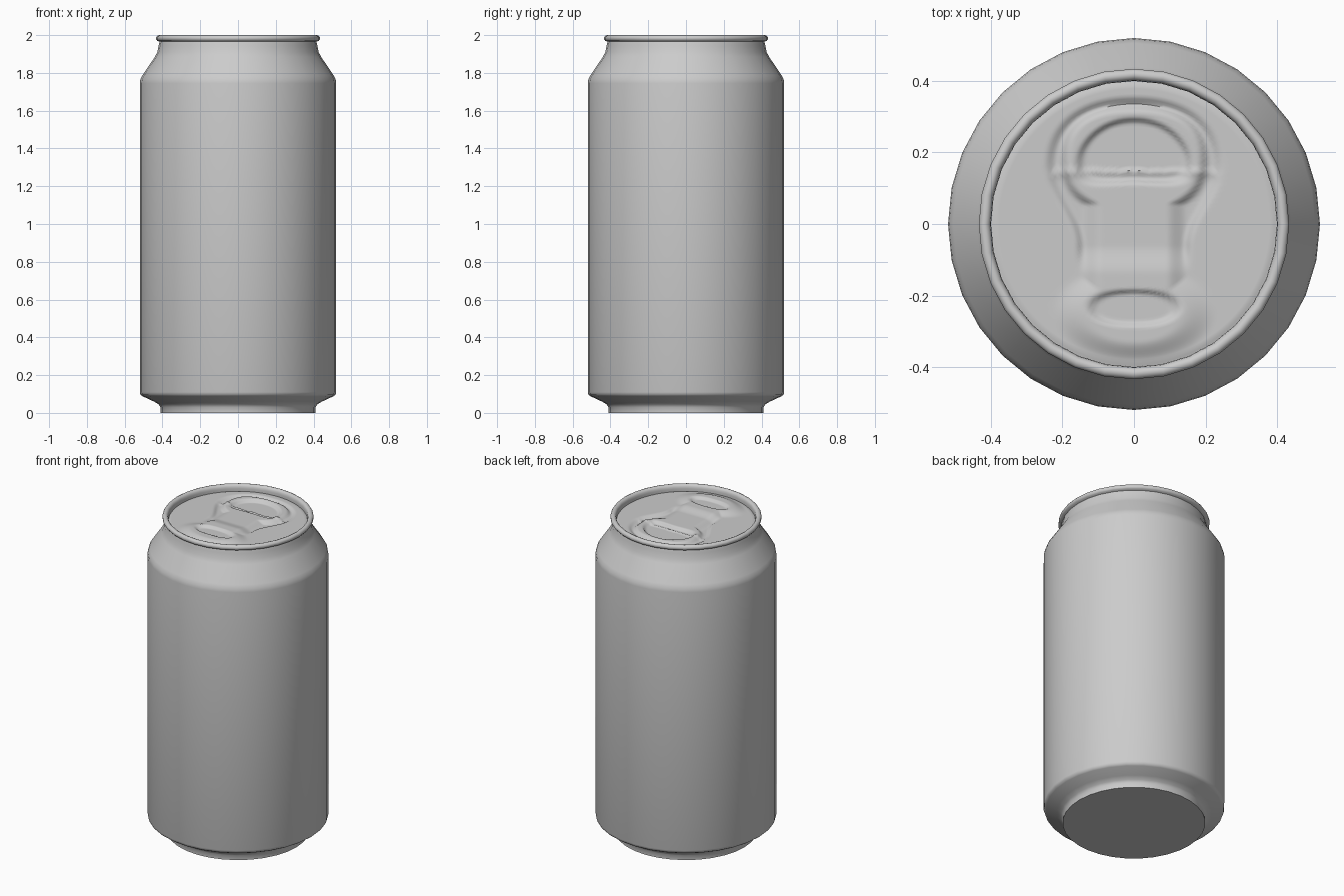
import bpy, bmesh
from math import sin, cos, pi, hypot

if "Cube" in bpy.data.objects:
    bpy.data.objects.remove(bpy.data.objects["Cube"])


def finish(name, bm, angle):
    mesh = bpy.data.meshes.new(name)
    bm.to_mesh(mesh)
    bm.free()
    obj = bpy.data.objects.new(name, mesh)
    bpy.context.collection.objects.link(obj)
    bpy.ops.object.select_all(action='DESELECT')
    obj.select_set(True)
    bpy.context.view_layer.objects.active = obj
    bpy.ops.object.shade_smooth_by_angle(angle=angle)
    return obj


def ring(bm, r, z, n):
    return [bm.verts.new((r * cos(2 * pi * i / n), r * sin(2 * pi * i / n), z)) for i in range(n)]


def bridge(bm, a, b):
    n = len(a)
    for i in range(n):
        j = (i + 1) % n
        bm.faces.new((a[i], a[j], b[j], b[i]))


# Can body: lathed wall, shoulder and rolled rim, closed by a flat base
profile = [(.41, 0), (.41, .03), (.42, .045), (.445, .06), (.505, .088), (.516, .096), (.52, .11),
           (.52, 1.745), (.517, 1.765), (.506, 1.787), (.44, 1.885), (.427, 1.91), (.42, 1.945),
           (.415, 1.965), (.428, 1.97), (.434, 1.978), (.434, 1.988), (.428, 1.996),
           (.418, 2.0), (.408, 1.996), (.402, 1.987), (.4, 1.975), (.4, 1.955)]
bm = bmesh.new()
rings = [ring(bm, r, z, 32) for r, z in profile]
for lower, upper in zip(rings, rings[1:]):
    bridge(bm, lower, upper)
bm.faces.new(list(reversed(rings[0])))
finish("can_body", bm, pi / 4)


# Helpers for the pressed relief
def fade(edge0, edge1, v):
    t = min(1, max(0, (v - edge0) / (edge1 - edge0)))
    return t * t * (3 - 2 * t)


def oval(x, y, cy, rx, ry, p=2.0):
    return (abs(x / rx) ** p + abs((y - cy) / ry) ** p) ** (1 / p)


def lid_height(x, y):
    # Keyhole recess around the pull tab
    half = .15 + .085 * fade(-.06, .16, y)
    legs = (1 - fade(half - .015, half + .015, abs(x))) * fade(-.14, -.06, y) * (1 - fade(.12, .18, y))
    head = 1 - fade(.93, 1.07, oval(x, y, .15, .235, .195, 2.3))
    recess = max(legs, head if y > .15 else 0)
    # Pull tab: ring, neck and nose
    loop = 1 - fade(.9, 1.06, oval(x, y, .18, .2, .148, 2.4))
    neck = (1 - fade(.09, .15, abs(x))) * fade(-.34, -.2, y) * (1 - fade(.1, .2, y))
    nose = 1 - fade(.65, 1.15, oval(x, y, -.25, .2, .12))
    tab = max(loop, neck, nose)
    # Finger hole and rivet dimple
    hole = 1 - fade(.85, 1.05, oval(x, y + .25 * x * x / .155 - .02, .185, .16, .09, 2.4))
    dimple = 1 - fade(.8, 1.05, oval(x, y, -.235, .13, .05, 2.3))
    return 1.962 - .014 * recess + .02 * tab - .018 * hole - .014 * dimple


# Lid: fine disc pressed into the relief
bm = bmesh.new()
N, R = 128, 56
rings = [ring(bm, .4 * (R - k) / R, 0, N) for k in range(R)]
for outer, inner in zip(rings, rings[1:]):
    bridge(bm, outer, inner)
centre = bm.verts.new((0, 0, 0))
for i in range(N):
    bm.faces.new((rings[-1][i], rings[-1][(i + 1) % N], centre))
for v in bm.verts:
    x, y = v.co.x, v.co.y
    edge = fade(.385, .4, hypot(x, y))
    v.co.z = lid_height(x, y) * (1 - edge) + 1.958 * edge
finish("lid", bm, pi / 3)
